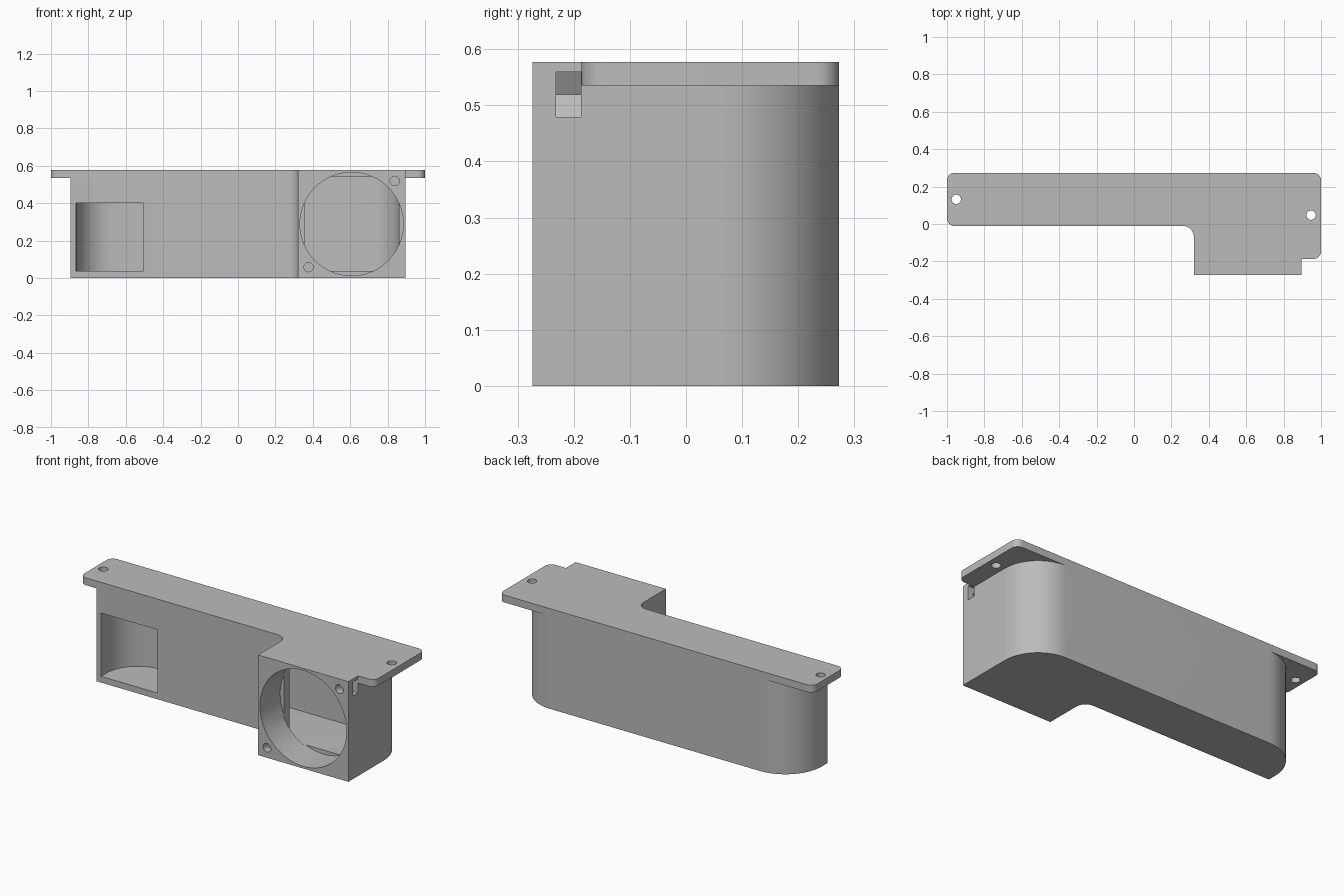
import bpy, bmesh, math
from mathutils import Vector

cube = bpy.data.objects.get("Cube")
if cube:
    bpy.data.objects.remove(cube, do_unlink=True)

grey = bpy.data.materials.new("plain grey")
grey.use_nodes = True
GREY = (0.5, 0.5, 0.5, 1)
grey.diffuse_color = GREY
grey.node_tree.nodes["Principled BSDF"].inputs["Base Color"].default_value = GREY


def rounded(corners, steps=20):
    """Outline from (x, y, radius) right-angled corners."""
    out = []
    for i, (x, y, r) in enumerate(corners):
        p = Vector((x, y))
        if r == 0:
            out.append(p)
            continue
        u = (Vector(corners[i - 1][:2]) - p).normalized()
        v = (Vector(corners[(i + 1) % len(corners)][:2]) - p).normalized()
        for k in range(steps + 1):
            a = math.pi / 2 * k / steps
            out.append(p + r * (u + v - v * math.cos(a) - u * math.sin(a)))
    return out


def circle(cx, cz, r, n):
    return [(cx + r * math.cos(2 * math.pi * k / n),
             cz + r * math.sin(2 * math.pi * k / n)) for k in range(n)]


def prism(name, outline, lo, hi, axis="z"):
    """Extrude an outline along z, or along y for an x-z outline."""
    def place(p, d):
        return (p[0], p[1], d) if axis == "z" else (p[0], d, p[1])
    bm = bmesh.new()
    low = [bm.verts.new(place(p, lo)) for p in outline]
    high = [bm.verts.new(place(p, hi)) for p in outline]
    bm.faces.new(low)
    bm.faces.new(high)
    n = len(low)
    for i in range(n):
        j = (i + 1) % n
        bm.faces.new((low[i], low[j], high[j], high[i]))
    bmesh.ops.recalc_face_normals(bm, faces=bm.faces)
    mesh = bpy.data.meshes.new(name)
    bm.to_mesh(mesh)
    bm.free()
    mesh.materials.append(grey)
    ob = bpy.data.objects.new(name, mesh)
    bpy.context.collection.objects.link(ob)
    return ob


def combine(target, tool, operation="DIFFERENCE"):
    mod = target.modifiers.new("combine", "BOOLEAN")
    mod.operation = operation
    mod.solver = "EXACT"
    mod.object = tool
    bpy.ops.object.select_all(action="DESELECT")
    bpy.context.view_layer.objects.active = target
    target.select_set(True)
    bpy.ops.object.modifier_apply(modifier=mod.name)
    bpy.data.objects.remove(tool, do_unlink=True)


TOP, LEDGE, FLOOR, CEILING = 0.577, 0.535, 0.036, 0.542
FRONT, BACK, STEP = -0.274, 0.273, -0.01
FAN_X, FAN_Z = 0.6075, 0.2885

# Outer housing and its mounting flange
housing = prism("duct_housing", rounded([
    (-0.895, STEP, 0), (0.32, STEP, 0.06), (0.32, FRONT, 0),
    (0.895, FRONT, 0), (0.895, BACK, 0.22), (-0.895, BACK, 0.235)]), 0, LEDGE)
flange = prism("flange", rounded([
    (-1, STEP, 0.04), (0.32, STEP, 0.06), (0.32, FRONT, 0), (0.895, FRONT, 0),
    (0.895, -0.186, 0), (1, -0.186, 0.04), (1, BACK, 0.04), (-1, BACK, 0.04)]),
    LEDGE, TOP)
combine(housing, flange, "UNION")

# Hollow air channel
combine(housing, prism("channel", rounded([
    (-0.865, 0.025, 0), (0.355, 0.025, 0.095), (0.355, -0.10, 0),
    (0.86, -0.10, 0), (0.86, 0.238, 0.185), (-0.865, 0.238, 0.2)]),
    FLOOR, CEILING))

# Outlet window and round fan inlet
combine(housing, prism("outlet", [
    (-0.865, FLOOR), (-0.505, FLOOR), (-0.505, 0.4), (-0.865, 0.4)],
    -0.1, 0.06, "y"))
combine(housing, prism("inlet", circle(FAN_X, FAN_Z, 0.276, 96),
                       -0.4, -0.09, "y"))

# Fan screw holes with nut slots opening to the sides
for side in (1, -1):
    cx, cz = FAN_X + side * 0.2305, FAN_Z + side * 0.2305
    combine(housing, prism("screw_hole", circle(cx, cz, 0.025, 24),
                           -0.4, -0.14, "y"))
    inner, end = cx - side * 0.023, cx + side * 0.1
    combine(housing, prism("nut_slot", [
        (cx - side * 0.046, cz), (inner, cz + 0.04), (end, cz + 0.04),
        (end, cz - 0.04), (inner, cz - 0.04)], -0.232, -0.187, "y"))

# Flange mounting holes
for x, y in ((-0.95, 0.132), (0.947, 0.047)):
    combine(housing, prism("mount_hole", circle(x, y, 0.025, 24), 0.4, 0.7))

bpy.ops.object.select_all(action="DESELECT")
housing.select_set(True)
bpy.context.view_layer.objects.active = housing
bpy.ops.object.shade_smooth_by_angle(angle=math.radians(30))
